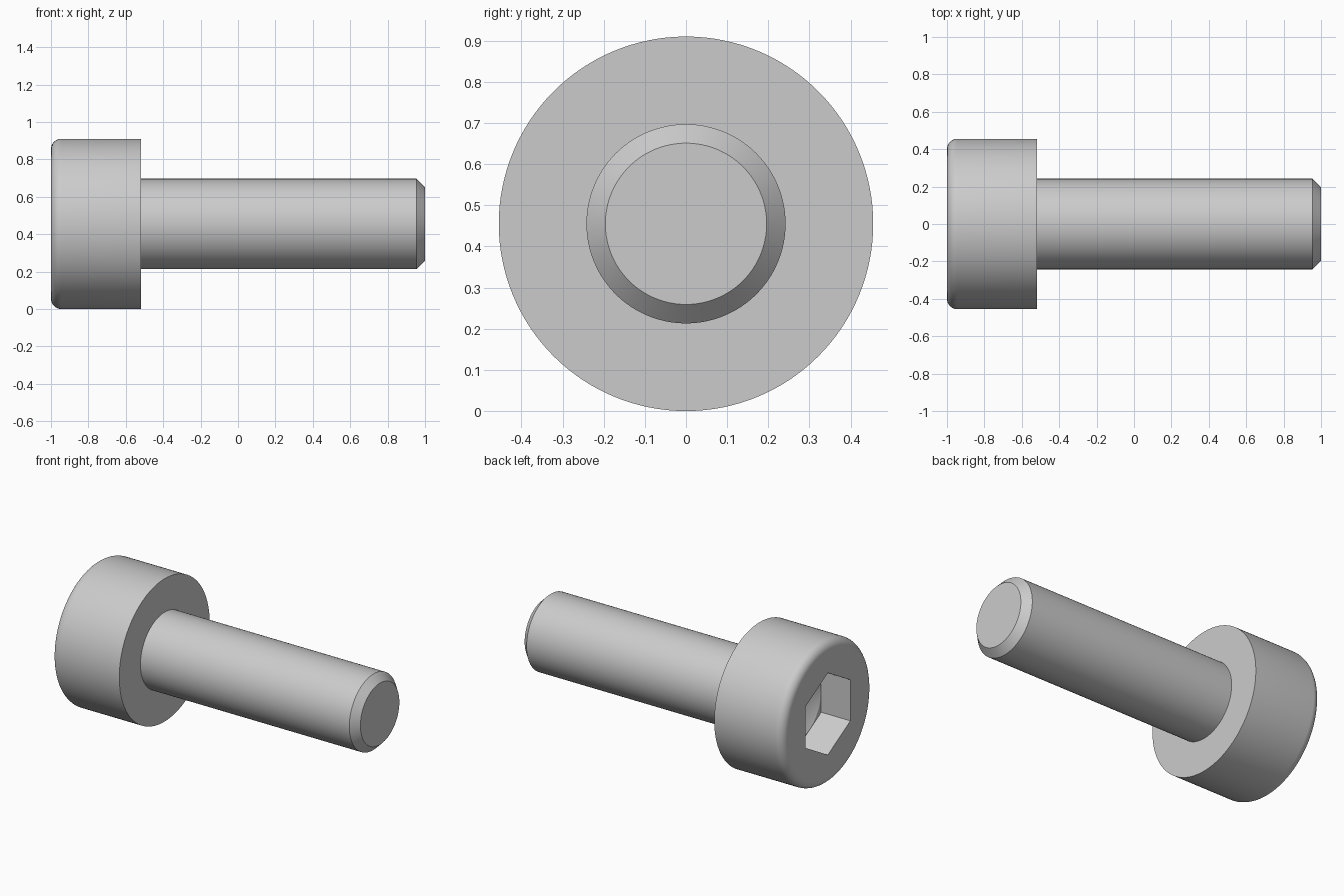
import bpy, bmesh, math
from mathutils import Vector

if "Cube" in bpy.data.objects:
    bpy.data.objects.remove(bpy.data.objects["Cube"])

HEAD_R, SHAFT_R = 0.455, 0.242
CENTRE_Z = HEAD_R
HEAD_END, FILLET, CHAMFER = -0.518, 0.055, 0.046
HEX_AF, SOCKET_FLOOR = 0.452, -0.795


def finish(bm, name):
    bmesh.ops.remove_doubles(bm, verts=bm.verts, dist=1e-5)
    bmesh.ops.recalc_face_normals(bm, faces=bm.faces)
    mesh = bpy.data.meshes.new(name)
    bm.to_mesh(mesh)
    bm.free()
    obj = bpy.data.objects.new(name, mesh)
    bpy.context.collection.objects.link(obj)
    return obj


def lathe(name, profile, steps):
    """Revolve (x, radius) points about the screw axis."""
    bm = bmesh.new()
    axis = Vector((0, 0, CENTRE_Z))
    vs = [bm.verts.new((x, 0, CENTRE_Z + r)) for x, r in profile]
    es = [bm.edges.new(p) for p in zip(vs, vs[1:])]
    bmesh.ops.spin(bm, geom=vs + es, cent=axis, axis=(1, 0, 0),
                   angle=math.tau, steps=steps)
    return finish(bm, name)


# Head with rounded rim, plus shank with chamfered tip
profile = [(-1, 0)]
for i in range(9):
    a = math.pi / 2 * i / 8
    profile.append((-1 + FILLET * (1 - math.cos(a)),
                    HEAD_R - FILLET * (1 - math.sin(a))))
profile += [(HEAD_END, HEAD_R), (HEAD_END, SHAFT_R),
            (1 - CHAMFER, SHAFT_R), (1, SHAFT_R - CHAMFER), (1, 0)]
screw = lathe("cap_screw", profile, 128)

# Hexagonal socket cutter, corners pointing up and down
bm = bmesh.new()
hex_r = HEX_AF / math.sqrt(3)
ring = []
for i in range(6):
    a = math.tau * i / 6
    ring.append(bm.verts.new((-1.1, hex_r * math.sin(a),
                              CENTRE_Z + hex_r * math.cos(a))))
face = bm.faces.new(ring)
ext = bmesh.ops.extrude_face_region(bm, geom=[face], use_keep_orig=True)
bmesh.ops.translate(bm, vec=(SOCKET_FLOOR + 1.1, 0, 0),
                    verts=[g for g in ext["geom"] if isinstance(g, bmesh.types.BMVert)])
hex_cutter = finish(bm, "hex_socket_cutter")

# Drill point at the bottom of the socket
drill_r = HEX_AF / 2 - 0.004
drill_cutter = lathe("drill_point_cutter", [
    (SOCKET_FLOOR - 0.05, 0), (SOCKET_FLOOR - 0.05, drill_r),
    (SOCKET_FLOOR, drill_r),
    (SOCKET_FLOOR + drill_r * math.tan(math.radians(30)), 0)], 64)

bpy.context.view_layer.objects.active = screw
for cutter in (hex_cutter, drill_cutter):
    cutter.hide_render = True
    mod = screw.modifiers.new(cutter.name, 'BOOLEAN')
    mod.operation, mod.solver, mod.object = 'DIFFERENCE', 'EXACT', cutter
    bpy.ops.object.modifier_apply(modifier=mod.name)
    bpy.data.objects.remove(cutter)

# Smooth round surfaces, crisp edges
bpy.ops.object.select_all(action='DESELECT')
screw.select_set(True)
bpy.ops.object.shade_smooth_by_angle(angle=math.radians(25))
